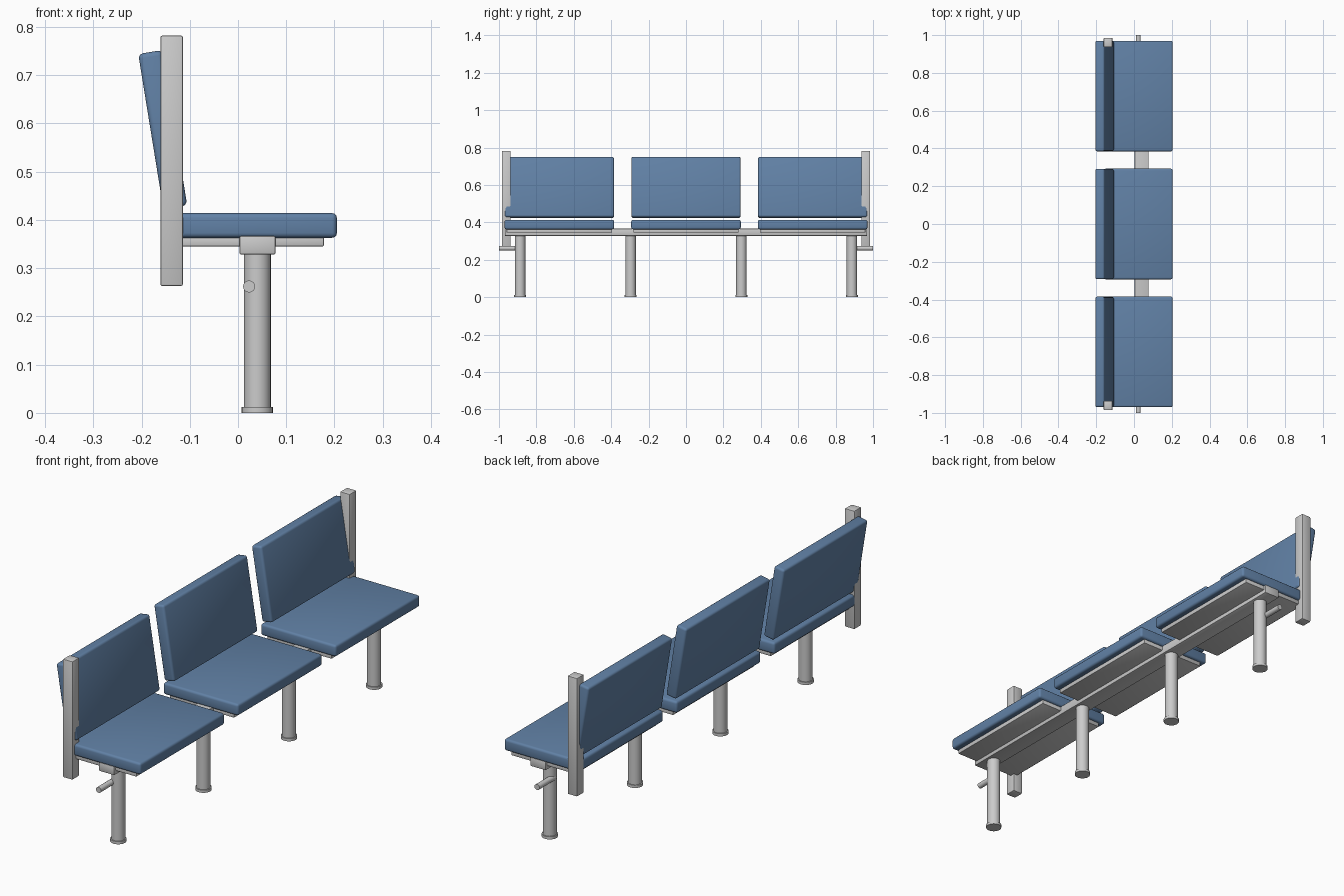
import bpy
from math import radians

if "Cube" in bpy.data.objects:
    bpy.data.objects.remove(bpy.data.objects["Cube"])

blue = bpy.data.materials.new("blue_upholstery")
blue.diffuse_color = (0.12, 0.22, 0.38, 1)
blue.use_nodes = True
blue.node_tree.nodes["Principled BSDF"].inputs["Base Color"].default_value = blue.diffuse_color


def box(name, lo, hi, bevel=0.004, segments=2, tilt=0, mat=None):
    """Bevelled box between two corners, optionally tilted about y."""
    centre = [(a + b) / 2 for a, b in zip(lo, hi)]
    bpy.ops.mesh.primitive_cube_add(size=1, location=centre)
    ob = bpy.context.object
    ob.name = name
    ob.scale = [b - a for a, b in zip(lo, hi)]
    bpy.ops.object.transform_apply(location=False, rotation=False, scale=True)
    mod = ob.modifiers.new("rounded_edges", 'BEVEL')
    mod.width = bevel
    mod.segments = segments
    bpy.ops.object.modifier_apply(modifier=mod.name)
    bpy.ops.object.shade_smooth_by_angle(angle=radians(35))
    ob.rotation_euler.y = tilt
    if mat:
        ob.data.materials.append(mat)
    return ob


def rod(name, radius, length, loc, sides=24, along_y=False):
    """Cylinder standing up or lying along y, centred at loc."""
    rot = (radians(90), 0, 0) if along_y else (0, 0, 0)
    bpy.ops.mesh.primitive_cylinder_add(vertices=sides, radius=radius, depth=length,
                                        location=loc, rotation=rot)
    ob = bpy.context.object
    ob.name = name
    bpy.ops.object.shade_smooth_by_angle(angle=radians(35))
    return ob


# Three seats: cushion, tray underneath, leaning backrest
for i, y in enumerate((-0.677, 0, 0.677), 1):
    box(f"seat_cushion_{i}", (-0.16, y - 0.293, 0.363), (0.205, y + 0.293, 0.414),
        0.01, 3, mat=blue)
    box(f"seat_tray_{i}", (-0.135, y - 0.282, 0.345), (0.178, y + 0.282, 0.366), 0.003)
    box(f"backrest_{i}", (-0.181, y - 0.292, 0.424), (-0.131, y + 0.292, 0.75),
        0.01, 3, tilt=radians(-9.2), mat=blue)

# Long support beam
box("support_beam", (0.003, -0.969, 0.328), (0.078, 0.969, 0.367))

# Legs with foot discs
for i, y in enumerate((-0.887, -0.296, 0.296, 0.887), 1):
    rod(f"leg_{i}", 0.028, 0.335, (0.04, y, 0.1675))
    rod(f"foot_{i}", 0.0325, 0.012, (0.04, y, 0.006))

# End posts and outward pegs
for side, s in (("front", -1), ("back", 1)):
    y = s * 0.961
    box(f"{side}_post", (-0.161, y - 0.024, 0.263), (-0.114, y + 0.024, 0.782))
    rod(f"{side}_peg", 0.0125, 0.12, (0.023, s * 0.94, 0.262), 16, True)
